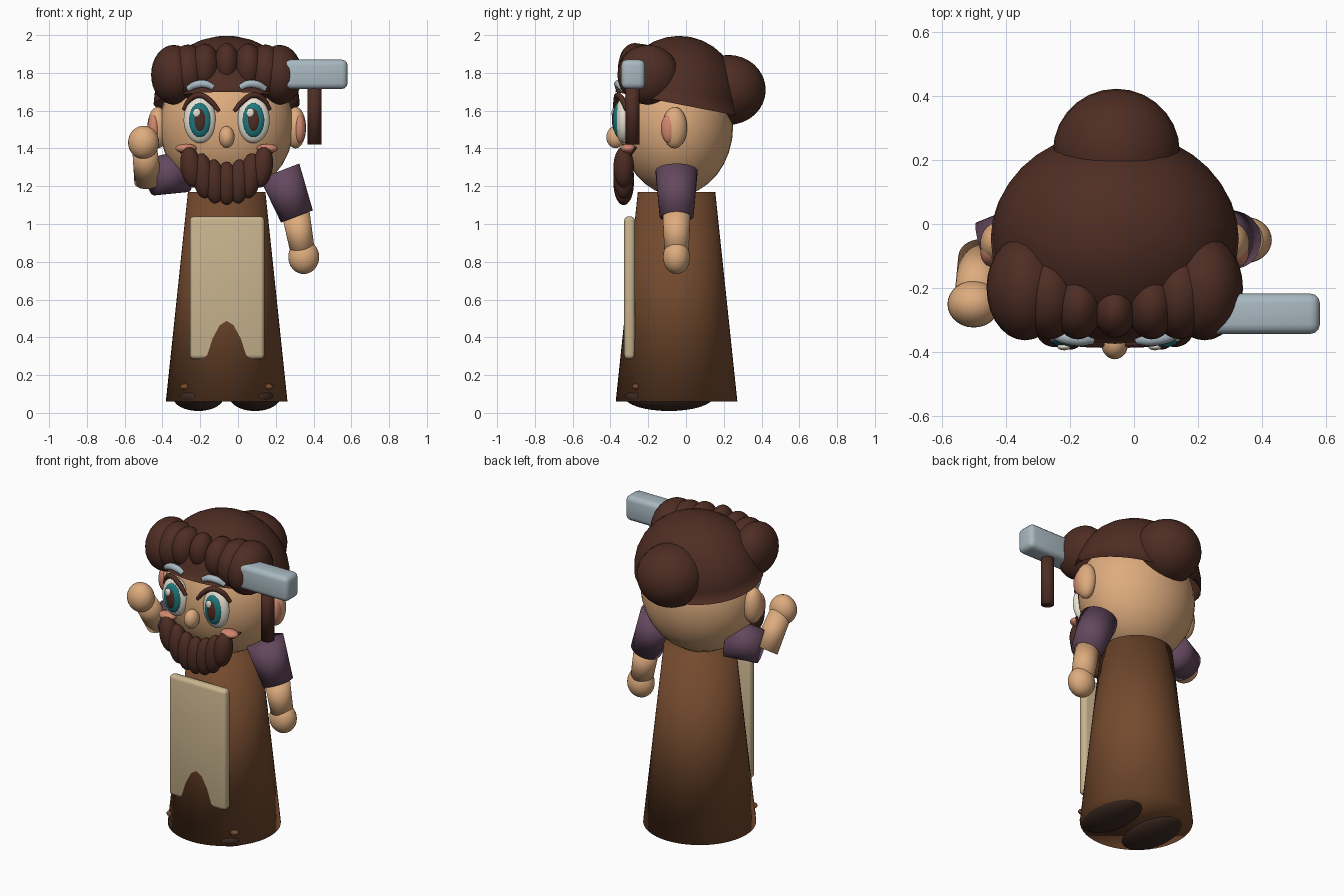
import bpy, bmesh, math
from mathutils import Vector, Matrix

if "Cube" in bpy.data.objects:
    bpy.data.objects.remove(bpy.data.objects["Cube"])


def srgb(r, g, b):
    lin = [((c / 255 + 0.055) / 1.055) ** 2.4 for c in (r, g, b)]
    return (*lin, 1)


def material(name, *rgb):
    m = bpy.data.materials.new(name)
    m.diffuse_color = srgb(*rgb)
    m.use_nodes = True
    m.node_tree.nodes["Principled BSDF"].inputs["Base Color"].default_value = m.diffuse_color
    return m


SKIN = material("skin", 222, 172, 126)
ROBE = material("robe_brown", 116, 74, 46)
HAIR = material("hair_brown", 78, 45, 35)
PURPLE = material("sleeve_purple", 100, 72, 94)
CLOTH = material("apron_tan", 202, 180, 143)
STEEL = material("steel_grey", 168, 184, 192)
TEAL = material("iris_teal", 30, 122, 128)
WHITE = material("eye_white", 232, 226, 210)
PINK = material("blush_pink", 208, 134, 110)
DARK = material("shoe_brown", 62, 43, 34)

CX, CY = -0.06, -0.05      # body axis


def finish(name, bm, mat, smooth=True):
    bmesh.ops.recalc_face_normals(bm, faces=bm.faces)
    me = bpy.data.meshes.new(name)
    bm.to_mesh(me)
    bm.free()
    me.materials.append(mat)
    for p in me.polygons:
        p.use_smooth = smooth
    ob = bpy.data.objects.new(name, me)
    bpy.context.collection.objects.link(ob)
    return ob


def ball(name, loc, radii, mat, rot=None, half=False, seg=28):
    """Ellipsoid, or only its upper half."""
    bm = bmesh.new()
    bmesh.ops.create_uvsphere(bm, u_segments=seg, v_segments=16, radius=1)
    if half:
        bmesh.ops.bisect_plane(bm, geom=bm.verts[:] + bm.edges[:] + bm.faces[:],
                               plane_co=(0, 0, 0), plane_no=(0, 0, 1), clear_inner=True)
    m = Matrix.Translation(loc) @ (rot or Matrix()) @ Matrix.Diagonal((*radii, 1))
    bmesh.ops.transform(bm, matrix=m, verts=bm.verts)
    return finish(name, bm, mat)


def limb(name, a, b, ra, rb, mat, seg=32):
    """Capped cone from a to b."""
    a, b = Vector(a), Vector(b)
    bm = bmesh.new()
    bmesh.ops.create_cone(bm, cap_ends=True, segments=seg, radius1=ra, radius2=rb,
                          depth=(b - a).length)
    q = (b - a).to_track_quat('Z', 'Y').to_matrix().to_4x4()
    bmesh.ops.transform(bm, matrix=Matrix.Translation((a + b) / 2) @ q, verts=bm.verts)
    return finish(name, bm, mat)


def block(name, lo, hi, bevel, mat):
    """Rounded box between two corners."""
    lo, hi = Vector(lo), Vector(hi)
    bm = bmesh.new()
    bmesh.ops.create_cube(bm, size=1)
    m = Matrix.Translation((lo + hi) / 2) @ Matrix.Diagonal((*(hi - lo), 1))
    bmesh.ops.transform(bm, matrix=m, verts=bm.verts)
    bmesh.ops.bevel(bm, geom=bm.edges[:], offset=bevel, segments=3, profile=0.5,
                    affect='EDGES')
    ob = finish(name, bm, mat)
    ob.data.set_sharp_from_angle(angle=math.radians(35))
    return ob


def strand(name, pts, r, mat):
    """Round tube through the points, thin at the ends."""
    cu = bpy.data.curves.new(name, 'CURVE')
    cu.dimensions = '3D'
    cu.bevel_depth = r
    cu.bevel_resolution = 3
    cu.resolution_u = 6
    cu.use_fill_caps = True
    sp = cu.splines.new('BEZIER')
    sp.bezier_points.add(len(pts) - 1)
    for i, (p, co) in enumerate(zip(sp.bezier_points, pts)):
        p.co = co
        p.handle_left_type = p.handle_right_type = 'AUTO'
        p.radius = 0.75 if i in (0, len(pts) - 1) else 1.0
    cu.materials.append(mat)
    ob = bpy.data.objects.new(name, cu)
    bpy.context.collection.objects.link(ob)


# Robe, apron
limb("robe", (CX, CY, 0.06), (CX, CY, 1.17), 0.322, 0.205, ROBE, 48)
block("apron", (-0.255, -0.327, 0.285), (0.14, -0.27, 1.04), 0.022, CLOTH)

# Head, nose, hair cap and bun
ball("head", (CX, CY, 1.52), (0.355, 0.30, 0.37), SKIN, seg=36)
ball("nose", (CX, -0.372, 1.46), (0.042, 0.05, 0.058), SKIN)
ball("hair_cap", (CX, -0.045, 1.635), (0.387, 0.335, 0.362), HAIR,
     Matrix.Rotation(math.radians(-11), 4, 'X'), half=True, seg=36)
ball("hair_bun", (-0.055, 0.225, 1.71), (0.198, 0.197, 0.185), HAIR)

# Fringe rolls, centre outwards: x offset, y, z, radii
FRINGE = [(0, -0.27, 1.85, 0.066, 0.085, 0.108),
          (0.115, -0.25, 1.83, 0.08, 0.11, 0.125),
          (0.205, -0.22, 1.805, 0.1, 0.14, 0.145),
          (0.28, -0.2, 1.79, 0.12, 0.163, 0.158)]
# Beard locks, centre outwards: x offset, z, half height
BEARD = [(0, 1.215, 0.115), (0.065, 1.225, 0.117), (0.125, 1.255, 0.12), (0.188, 1.302, 0.11)]

for s, side in ((-1, "left"), (1, "right")):
    for i, (dx, y, z, rx, ry, rz) in enumerate(FRINGE):
        if i or s > 0:
            ball(f"fringe_{side}_{i}", (CX + s * dx, y, z), (rx, ry, rz), HAIR)
    for i, (dx, z, rz) in enumerate(BEARD):
        if i or s > 0:
            ball(f"beard_{side}_{i}", (CX + s * dx, -0.33, z), (0.056, 0.054, rz), HAIR,
                 Matrix.Rotation(s * 0.05 * i, 4, 'Y'))

    # Eye
    ex = CX + s * 0.142
    ball(f"eye_{side}", (ex, -0.332, 1.55), (0.086, 0.045, 0.122), WHITE)
    ball(f"iris_{side}", (ex, -0.357, 1.55), (0.06, 0.03, 0.092), TEAL)
    ball(f"pupil_{side}", (ex, -0.37, 1.55), (0.036, 0.022, 0.066), HAIR)
    ball(f"glint_{side}", (ex - 0.016, -0.383, 1.588), (0.021, 0.011, 0.025), WHITE)

    # Brows: dark arch at the eye, grey arch above it
    strand(f"brow_{side}", [(CX + s * d, y, z) for d, y, z in
           ((0.04, -0.375, 1.597), (0.085, -0.37, 1.65), (0.14, -0.362, 1.682),
            (0.19, -0.34, 1.663), (0.228, -0.315, 1.605))], 0.015, HAIR)
    strand(f"grey_brow_{side}", [(CX + s * d, y, z) for d, y, z in
           ((0.07, -0.36, 1.722), (0.11, -0.36, 1.74), (0.16, -0.352, 1.738),
            (0.205, -0.335, 1.715))], 0.021, STEEL)

    # Cheek, smile corner, ear
    ball(f"cheek_{side}", (CX + s * 0.215, -0.305, 1.4), (0.056, 0.04, 0.025), PINK)
    strand(f"smile_{side}", [(CX + s * 0.16, -0.31, 1.36), (CX + s * 0.22, -0.295, 1.37),
                             (CX + s * 0.265, -0.265, 1.405)], 0.009, HAIR)
    ball(f"ear_{side}", (CX + s * 0.365, -0.06, 1.51), (0.055, 0.066, 0.11), SKIN)
    ball(f"inner_ear_{side}", (CX + s * 0.385, -0.088, 1.505), (0.034, 0.045, 0.078), PINK)

    # Shoe, and small dark patch near the hem
    ball(f"shoe_{side}", (CX + s * 0.15, -0.09, 0.085), (0.135, 0.235, 0.075), DARK)
    ball(f"hem_patch_{side}", (CX + s * 0.218, -0.265, 0.138), (0.03, 0.022, 0.017), ROBE)

# Lowered arm
limb("sleeve_right", (0.22, CY, 1.28), (0.312, CY, 1.04), 0.112, 0.09, PURPLE)
limb("forearm_right", (0.305, CY, 1.06), (0.345, CY, 0.84), 0.074, 0.064, SKIN)
ball("hand_right", (0.348, CY, 0.825), (0.082, 0.072, 0.09), SKIN)

# Raised arm
limb("sleeve_left", (-0.28, -0.03, 1.28), (-0.46, -0.09, 1.25), 0.112, 0.1, PURPLE)
limb("forearm_left", (-0.475, -0.11, 1.225), (-0.497, -0.235, 1.42), 0.074, 0.064, SKIN)
ball("hand_left", (-0.5, -0.25, 1.432), (0.082, 0.073, 0.088), SKIN)

# Hammer
limb("hammer_handle", (0.405, -0.283, 1.42), (0.405, -0.283, 1.78), 0.038, 0.038, HAIR, 24)
block("hammer_head", (0.23, -0.343, 1.715), (0.58, -0.217, 1.87), 0.03, STEEL)
